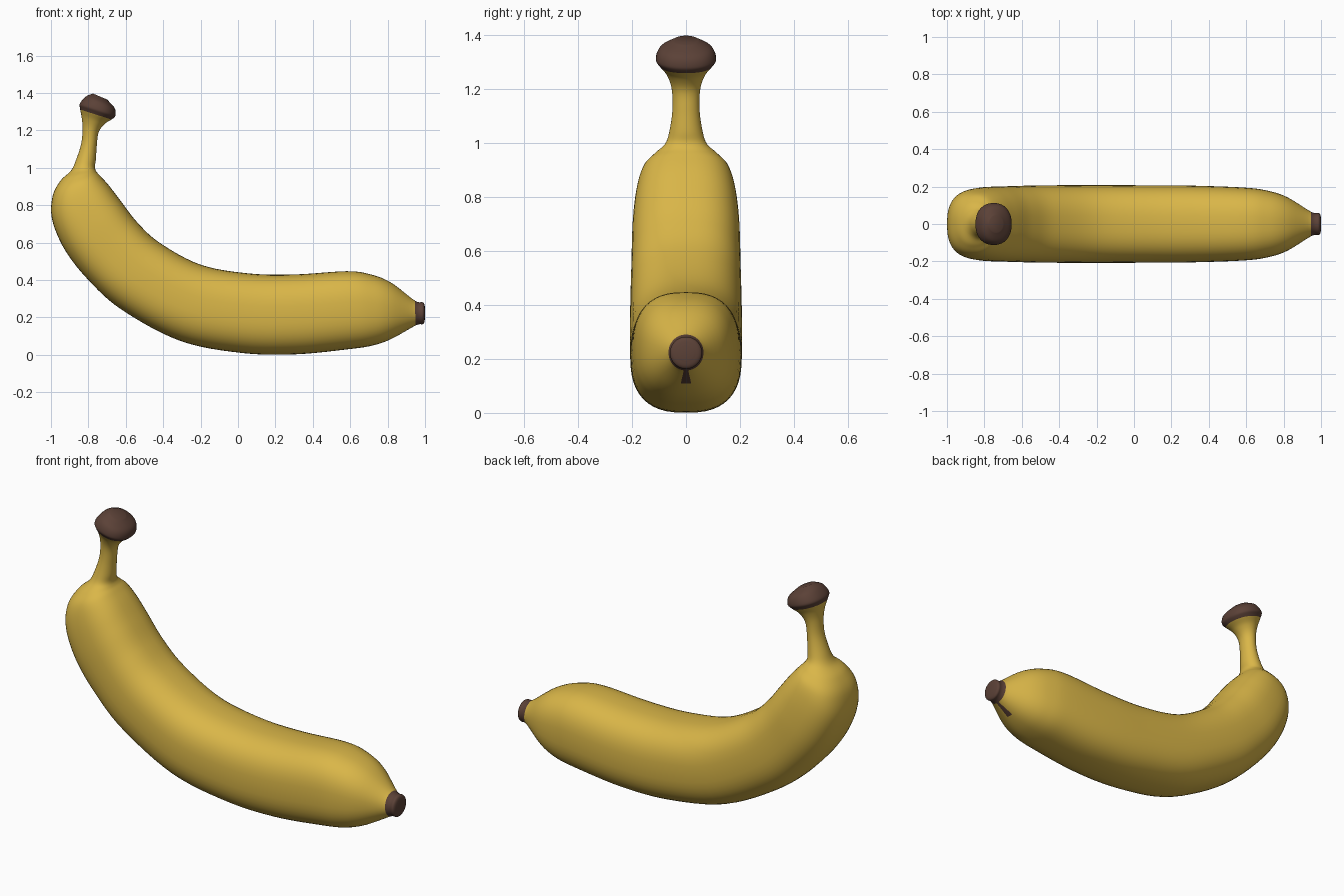
import bpy, bmesh, math
from mathutils import Vector

if "Cube" in bpy.data.objects:
    bpy.data.objects.remove(bpy.data.objects["Cube"])

SIDES, STEPS = 48, 6

# Sections from blossom tip to stem: outer x, z, inner x, z, half width
SECTIONS = [
    (1.0, 0.195, 1.0, 0.25, 0.03),
    (0.99, 0.165, 0.99, 0.28, 0.058),
    (0.95, 0.157, 0.945, 0.29, 0.065),
    (0.82, 0.085, 0.82, 0.385, 0.143),
    (0.72, 0.05, 0.71, 0.43, 0.178),
    (0.59, 0.03, 0.58, 0.447, 0.195),
    (0.31, 0.003, 0.31, 0.43, 0.205),
    (0.02, 0.01, 0.06, 0.435, 0.207),
    (-0.31, 0.075, -0.2, 0.482, 0.208),
    (-0.62, 0.24, -0.42, 0.6, 0.206),
    (-0.8, 0.4, -0.54, 0.71, 0.202),
    (-0.925, 0.56, -0.625, 0.82, 0.198),
    (-0.993, 0.72, -0.69, 0.905, 0.184),
    (-0.992, 0.845, -0.735, 0.955, 0.16),
    (-0.95, 0.93, -0.757, 0.98, 0.118),
    (-0.893, 0.985, -0.765, 1.005, 0.078),
    (-0.865, 1.045, -0.76, 1.045, 0.061),
    (-0.838, 1.13, -0.755, 1.12, 0.05),
    (-0.831, 1.21, -0.745, 1.19, 0.053),
    (-0.836, 1.27, -0.712, 1.235, 0.071),
    (-0.845, 1.318, -0.67, 1.262, 0.1),
    (-0.845, 1.345, -0.655, 1.282, 0.112),
    (-0.812, 1.382, -0.66, 1.32, 0.095),
    (-0.775, 1.397, -0.7, 1.365, 0.045),
]


def material(name, rgb):
    m = bpy.data.materials.new(name)
    m.diffuse_color = (*rgb, 1)
    m.use_nodes = True
    m.node_tree.nodes["Principled BSDF"].inputs["Base Color"].default_value = m.diffuse_color
    return m


def blend(a, b, c, d, t):
    # Catmull-Rom curve between b and c
    return 0.5 * (2 * b + (c - a) * t + (2 * a - 5 * b + 4 * c - d) * t * t
                  + (3 * b - a - 3 * c + d) * t ** 3)


def power(v, n):
    return math.copysign(abs(v) ** (2 / n), v)


# Smoothly resample the sections
rows = []
last = len(SECTIONS) - 1
for i in range(last):
    four = [SECTIONS[min(max(i + k, 0), last)] for k in (-1, 0, 1, 2)]
    for s in range(STEPS):
        rows.append([blend(*v, s / STEPS) for v in zip(*four)])
rows.append(SECTIONS[-1])

# Loft the rings into one skin: round at the ends, squarer where it is wide
bm = bmesh.new()
rings = []
for ox, oz, ix, iz, w in rows:
    outer, inner = Vector((ox, 0, oz)), Vector((ix, 0, iz))
    mid, half = (outer + inner) / 2, (outer - inner) / 2
    n = 2 + 0.6 * min(max((w - 0.06) / 0.13, 0), 1)
    ring = []
    for k in range(SIDES):
        a = 2 * math.pi * k / SIDES
        ring.append(bm.verts.new(mid + half * power(math.cos(a), n)
                                 + Vector((0, w * power(math.sin(a), n), 0))))
    rings.append(ring)

for r in range(len(rings) - 1):
    for k in range(SIDES):
        j = (k + 1) % SIDES
        f = bm.faces.new((rings[r][k], rings[r][j], rings[r + 1][j], rings[r + 1][k]))
        # Brown blossom tip, its short streak underneath, and the cut stem end
        streak = k in (0, SIDES - 1) and r < 2.6 * STEPS
        f.material_index = int(r < 1.9 * STEPS or streak or r >= 19.7 * STEPS)
for ring in (rings[0], rings[-1]):
    bm.faces.new(ring).material_index = 1
bmesh.ops.recalc_face_normals(bm, faces=bm.faces)
for f in bm.faces:
    f.smooth = True

mesh = bpy.data.meshes.new("banana")
bm.to_mesh(mesh)
bm.free()
mesh.materials.append(material("banana yellow", (0.70, 0.47, 0.065)))
mesh.materials.append(material("dark brown", (0.105, 0.053, 0.038)))
banana = bpy.data.objects.new("banana", mesh)
bpy.context.collection.objects.link(banana)
